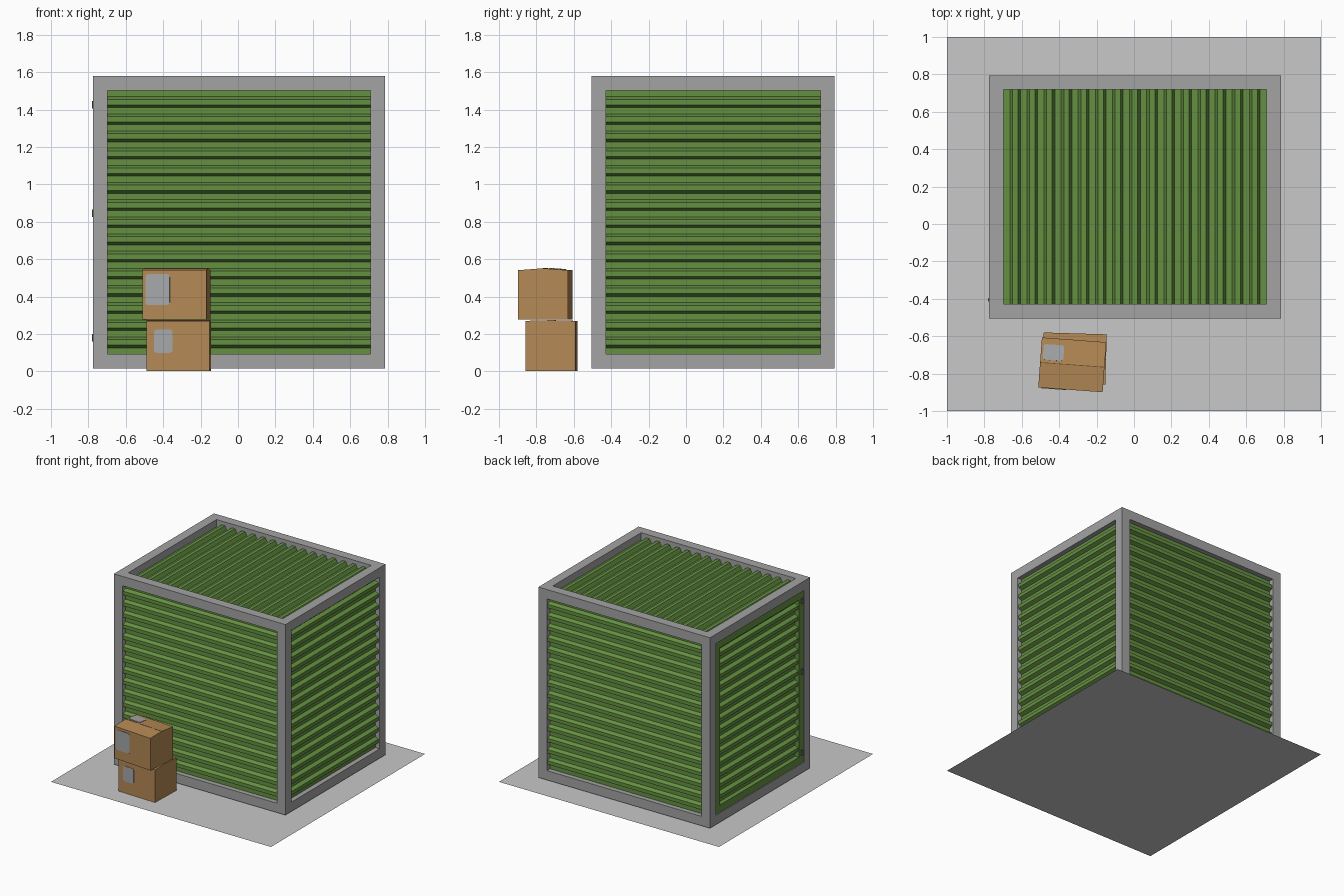
import bpy, bmesh, math
from mathutils import Matrix, Vector

if "Cube" in bpy.data.objects:
    bpy.data.objects.remove(bpy.data.objects["Cube"])


def material(name, r, g, b):
    m = bpy.data.materials.new(name)
    m.use_nodes = True
    m.diffuse_color = (r, g, b, 1)
    m.node_tree.nodes["Principled BSDF"].inputs["Base Color"].default_value = (r, g, b, 1)
    return m


STEEL = material("steel grey", .37, .37, .37)
GROUND = material("pale concrete", .58, .58, .58)
GREEN = material("leaf green", .13, .28, .055)
CARD = material("cardboard", .46, .25, .09)
SEAM = material("dark cardboard", .16, .08, .03)
LABEL = material("label grey", .38, .39, .40)
DARK = material("dark metal", .08, .09, .08)


def finish(name, bm, mat, matrix=Matrix()):
    bmesh.ops.recalc_face_normals(bm, faces=bm.faces)
    mesh = bpy.data.meshes.new(name)
    bm.to_mesh(mesh)
    bm.free()
    mesh.materials.append(mat)
    ob = bpy.data.objects.new(name, mesh)
    ob.matrix_world = matrix
    bpy.context.collection.objects.link(ob)
    return ob


def add_block(bm, lo, hi):
    lo, hi = Vector(lo), Vector(hi)
    m = Matrix.Translation((lo + hi) / 2) @ Matrix.Diagonal((*(hi - lo), 1))
    return bmesh.ops.create_cube(bm, size=1, matrix=m)["verts"]


def axes(u, v, w, origin):
    m = Matrix((u, v, w)).transposed().to_4x4()
    m.translation = origin
    return m


def prism(points, length):
    """Closed profile in local xz, extruded along y around the middle."""
    bm = bmesh.new()
    face = bm.faces.new([bm.verts.new((x, -length / 2, z)) for x, z in points])
    out = bmesh.ops.extrude_face_region(bm, geom=[face])["geom"]
    bmesh.ops.translate(bm, vec=(0, length, 0),
                        verts=[e for e in out if isinstance(e, bmesh.types.BMVert)])
    return bm


# Ground sheet
bm = bmesh.new()
bmesh.ops.create_grid(bm, x_segments=1, y_segments=1, size=1)
finish("ground_sheet", bm, GROUND)

# Steel frame: posts and beams
X0, X1, Y0, Y1, Z0, Z1, T = -.775, .785, -.505, .795, .015, 1.58, .077
CX, CY, CZ = (X0 + X1) / 2, (Y0 + Y1) / 2, (Z0 + Z1) / 2
bm = bmesh.new()
for x in (X0, X1 - T):
    for y in (Y0, Y1 - T):
        add_block(bm, (x, y, Z0), (x + T, y + T, Z1))
for z in (Z0, Z1 - T):
    for y in (Y0, Y1 - T):
        add_block(bm, (X0 + T, y, z), (X1 - T, y + T, z + T))
    for x in (X0, X1 - T):
        add_block(bm, (x, Y0 + T, z), (x + T, Y1 - T, z + T))
finish("steel_frame", bm, STEEL)


# Corrugated sheets: ridges repeat along u, run along v, stand out along w
def corrugated(name, span, length, ridges, matrix, depth=.03):
    pitch = span / (ridges + .37)
    valley, slope = pitch * .37, pitch * .155
    pts = [(-span / 2, 0)]
    for i in range(ridges):
        a = -span / 2 + i * pitch + valley
        b = a + pitch - valley
        pts += [(a, 0), (a + slope, depth), (b - slope, depth), (b, 0)]
    pts.append((span / 2, 0))
    thick = .006
    back = [(x, z - thick) for x, z in reversed(pts)]
    finish(name, prism(pts + back, length), GREEN, matrix)


W, D, H = X1 - X0 - 2 * T, Y1 - Y0 - 2 * T, Z1 - Z0 - 2 * T
IN = .04
X, Y, Z = Vector((1, 0, 0)), Vector((0, 1, 0)), Vector((0, 0, 1))
corrugated("front_panel", H, W, 15, axes(Z, X, -Y, (CX, Y0 + IN, CZ)))
corrugated("back_panel", H, W, 15, axes(Z, -X, Y, (CX, Y1 - IN, CZ)))
corrugated("left_panel", H, D, 15, axes(Z, Y, X, (X1 - IN, CY, CZ)))
corrugated("roof_panel", W, D, 15, axes(X, Y, Z, (CX, CY, Z1 - .06)))

# Door on the right side: green rim, corrugated infill, hinges
RIM = .06
ya, yb, za, zb = Y0 + T, Y1 - T, Z0 + T, Z1 - T
bm = bmesh.new()
for y in (ya, yb - RIM):
    add_block(bm, (X0 + .006, y, za), (X0 + .05, y + RIM, zb))
for z in (za, zb - RIM):
    add_block(bm, (X0 + .006, ya + RIM, z), (X0 + .05, yb - RIM, z + RIM))
finish("door_rim", bm, GREEN)
corrugated("door_panel", H - 2 * RIM, D - 2 * RIM, 14,
           axes(Z, -Y, -X, (X0 + .043, CY, CZ)))
for i, z in enumerate((.18, .845, 1.425)):
    bm = bmesh.new()
    bmesh.ops.create_cone(bm, cap_ends=True, segments=12, radius1=.012,
                          radius2=.012, depth=.04)
    finish(f"door_hinge_{i + 1}", bm, DARK, Matrix.Translation((X0 + .006, -.405, z)))


# Cardboard boxes with gently raised top flaps
def rounded_label(name, w, h, matrix):
    bm = bmesh.new()
    add_block(bm, (-w / 2, -h / 2, -.002), (w / 2, h / 2, .002))
    edges = [e for e in bm.edges
             if abs(e.verts[0].co.z - e.verts[1].co.z) > .003]
    bmesh.ops.bevel(bm, geom=edges, offset=.015, segments=4, profile=.5, affect='EDGES')
    finish(name, bm, LABEL, matrix)


def carton(name, w, d, h, rise, place):
    pts = [(-d / 2, 0), (d / 2, 0), (d / 2, h), (0, h + rise), (-d / 2, h)]
    turn = axes(Y, -X, Z, (0, 0, 0))
    finish(name, prism(pts, w), CARD, place @ turn)
    bm = bmesh.new()
    add_block(bm, (-w / 2, -.002, h + rise - .002), (w / 2, .002, h + rise + .001))
    finish(name + "_seam", bm, SEAM, place)


def placed(x, y, z, degrees):
    return Matrix.Translation((x, y, z)) @ Matrix.Rotation(math.radians(degrees), 4, 'Z')


low = placed(-.318, -.719, .002, -1.7)
top = placed(-.33, -.753, .277, -4.2)
carton("lower_box", .337, .268, .268, .004, low)
carton("upper_box", .345, .268, .264, .010, top)

front = Vector((0, -.135, 0))
rounded_label("lower_box_label", .1, .125,
              low @ axes(X, Z, -Y, front + Vector((-.078, 0, .16))))
rounded_label("upper_box_label", .13, .165,
              top @ axes(X, Z, -Y, front + Vector((-.09, 0, .16))))
rounded_label("upper_box_top_label", .11, .085,
              top @ Matrix.Translation((-.105, .058, .271))
              @ Matrix.Rotation(-math.atan(.010 / .134), 4, 'X'))
